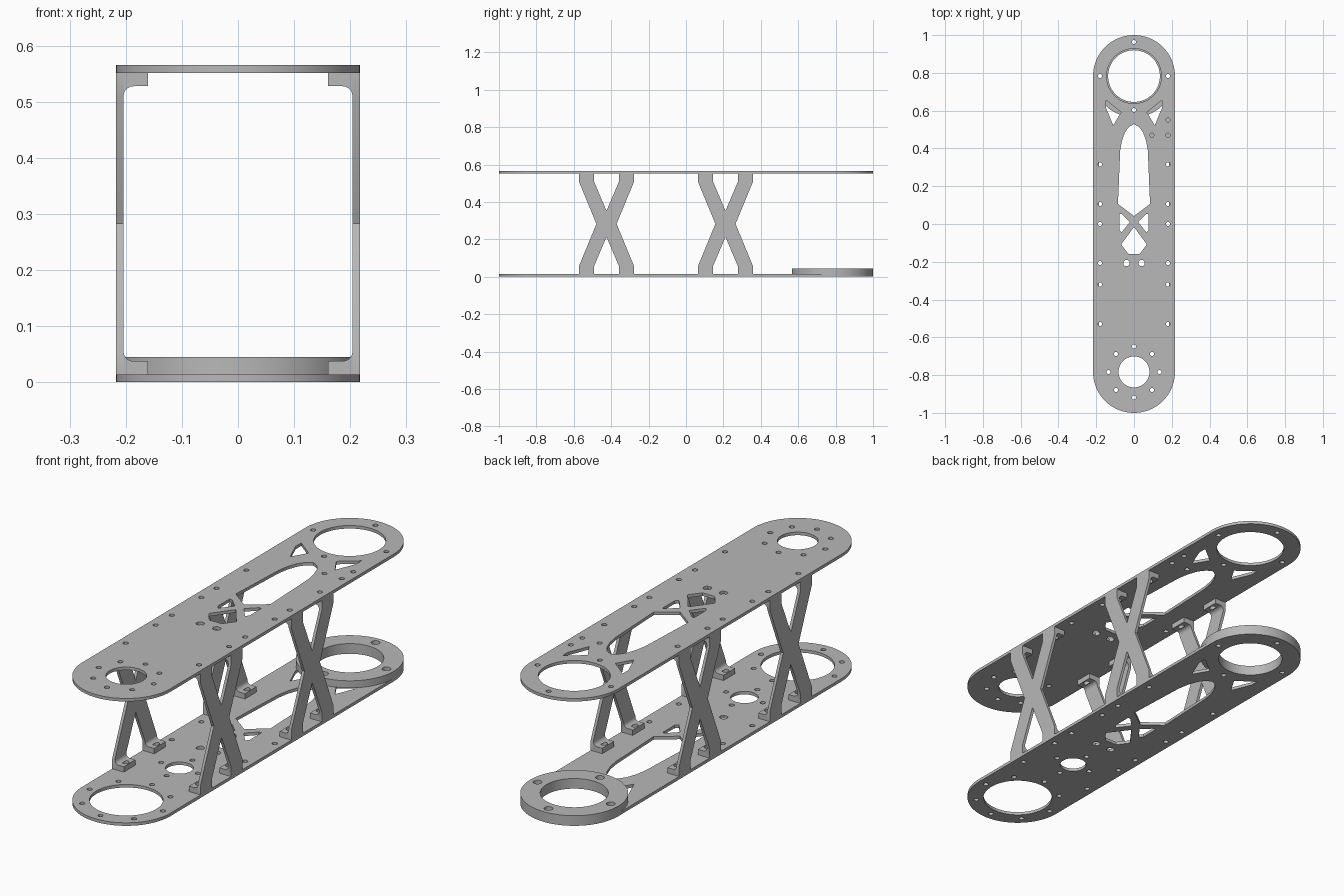
import bpy, bmesh
from math import sin, cos, pi, radians
from mathutils import Matrix, Vector

cube = bpy.data.objects.get("Cube")
if cube:
    bpy.data.objects.remove(cube, do_unlink=True)

grey = bpy.data.materials.new("light grey metal")
grey.use_nodes = True
COLOUR = (0.48, 0.48, 0.48, 1)
grey.diffuse_color = COLOUR
grey.node_tree.nodes["Principled BSDF"].inputs["Base Color"].default_value = COLOUR

R = 0.217            # half width of the plates
END = 1 - R          # centre of the rounded ends
T = 0.0135           # plate thickness
TOP = 0.565          # overall height
WALL = 0.013         # brace thickness
SCREW = 0.011


def arc(cx, cy, r, a0, a1, n):
    return [(cx + r * cos(radians(a0 + (a1 - a0) * i / n)),
             cy + r * sin(radians(a0 + (a1 - a0) * i / n))) for i in range(n + 1)]


def circle(cx, cy, r, n=16):
    return arc(cx, cy, r, 0, 360, n)[:-1]


def flip(pts):
    return [(-x, y) for x, y in pts]


def slab(name, loops, low, high, frame=Matrix()):
    """Extrude an outline (first loop) with holes (other loops) from low to high."""
    curve = bpy.data.curves.new(name, "CURVE")
    curve.dimensions = "2D"
    curve.fill_mode = "BOTH"
    curve.extrude = (high - low) / 2
    for pts in loops:
        s = curve.splines.new("POLY")
        s.points.add(len(pts) - 1)
        for p, (x, y) in zip(s.points, pts):
            p.co = (x, y, 0, 1)
        s.use_cyclic_u = True
    temp = bpy.data.objects.new(name + " outline", curve)
    bpy.context.collection.objects.link(temp)
    deps = bpy.context.evaluated_depsgraph_get()
    mesh = bpy.data.meshes.new_from_object(temp.evaluated_get(deps))
    bpy.data.objects.remove(temp, do_unlink=True)
    bpy.data.curves.remove(curve)
    mesh.transform(frame @ Matrix.Translation((0, 0, (low + high) / 2)))
    bm = bmesh.new()
    bm.from_mesh(mesh)
    bmesh.ops.remove_doubles(bm, verts=bm.verts, dist=1e-5)
    bmesh.ops.recalc_face_normals(bm, faces=bm.faces)
    bm.to_mesh(mesh)
    bm.free()
    mesh.name = name
    mesh.materials.clear()
    mesh.materials.append(grey)
    obj = bpy.data.objects.new(name, mesh)
    bpy.context.collection.objects.link(obj)
    bpy.ops.object.select_all(action="DESELECT")
    obj.select_set(True)
    bpy.context.view_layer.objects.active = obj
    bpy.ops.object.shade_smooth_by_angle(angle=radians(30))
    return obj


# Outline and lightening cutouts shared by both plates
outline = arc(0, END, R, 0, 180, 48) + arc(0, -END, R, 180, 360, 48)
half_window = [(0.0, 0.042), (0.085, 0.106), (0.073, 0.39), (0.064, 0.44),
               (0.048, 0.485), (0.026, 0.515), (0.0, 0.529)]
window = half_window + flip(half_window[-2:0:-1])
kite = [(0, -0.016), (0.068, -0.108), (0.03, -0.158), (-0.03, -0.158), (-0.068, -0.108)]
gusset = [(0.148, 0.655), (0.068, 0.592), (0.11, 0.522), (0.148, 0.615)]
wedge = [(0.078, 0.053), (0.066, 0.053), (0.022, 0.01), (0.066, -0.045), (0.078, -0.03)]
wire_slot = arc(0.04, -0.207, 0.017, -60, 240, 14)
cutouts = [window, kite]
for shape in (gusset, wedge, wire_slot):
    cutouts += [shape, flip(shape)]

# Screw holes along the edges
FEET = (-0.53, -0.32, 0.106, 0.316)
for y in FEET + (0.0, -0.207):
    cutouts += [circle(s * 0.18, y, SCREW) for s in (-1, 1)]


def bolt_ring(cy, r, count, size=SCREW):
    return [circle(r * cos(2 * pi * i / count), cy + r * sin(2 * pi * i / count), size)
            for i in range(count)]


# Top plate
switch_holes = [circle(x, y, SCREW) for x, y in ((0.18, 0.55), (0.18, 0.47), (0.095, 0.47))]
slab("top_plate", [outline, circle(0, END, 0.145, 64), circle(0, -END, 0.082, 48)]
     + cutouts + switch_holes + bolt_ring(END, 0.18, 4) + bolt_ring(-END, 0.135, 8),
     TOP - T, TOP)

# Bottom plate
slab("bottom_plate", [outline, circle(0, END, 0.137, 64), circle(0, -END, 0.148, 64),
                      circle(0, -0.41, 0.056, 40)]
     + cutouts + bolt_ring(END, 0.18, 4) + bolt_ring(-END, 0.18, 8)
     + bolt_ring(-0.41, 0.09, 4), 0, T)

# Raised bearing ring at the back
slab("bearing_ring", [circle(0, END, R, 96), circle(0, END, 0.137, 64)]
     + bolt_ring(END, 0.18, 4, 0.018), T, 0.045)

# X shaped side braces, drawn as a quarter and mirrored
SIDE = Matrix(((0, 0, 1, 0), (1, 0, 0, 0), (0, 1, 0, 0), (0, 0, 0, 1)))
LENGTHWISE = Matrix(((1, 0, 0, 0), (0, 0, -1, 0), (0, 1, 0, 0), (0, 0, 0, 1)))
MID = TOP / 2
half = MID - T
quarter = [(0.054, 0), (0.147, 0.225), (0.147, half), (0.066, half), (0.066, 0.225), (0, 0.07)]
upper = quarter + flip(quarter[-2::-1])
brace = upper + [(u, -v) for u, v in upper[-2:0:-1]]

# Mounting foot profile with a rounded inside corner
FOOT_H = 0.024
inner = R - WALL
for side, label in ((1, "left"), (-1, "right")):
    for cy, place in ((-0.425, "front"), (0.211, "back")):
        name = f"{label}_{place}_brace"
        a, b = sorted((side * inner, side * R))
        slab(name, [[(cy + u, MID + v) for u, v in brace]], a, b, SIDE)
        for end in (-1, 1):
            y = cy + end * 0.1065
            pad = [(side * inner, y - 0.0405), (side * 0.16, y - 0.0405),
                   (side * 0.16, y + 0.0405), (side * inner, y + 0.0405)]
            hole = circle(side * 0.18, y, 0.015, 20)
            corner = [(inner, T + FOOT_H)] + arc(inner - 0.018, T + FOOT_H + 0.018, 0.018,
                                                -90, 0, 8)
            for level in ("lower", "upper"):
                low, high = (T, T + FOOT_H) if level == "lower" else (TOP - T - FOOT_H, TOP - T)
                slab(f"{name}_{level}_foot", [pad, hole], low, high)
                fillet = [(side * x, z if level == "lower" else TOP - z) for x, z in corner]
                slab(f"{name}_{level}_fillet", [fillet], -y - 0.0405, -y + 0.0405, LENGTHWISE)
